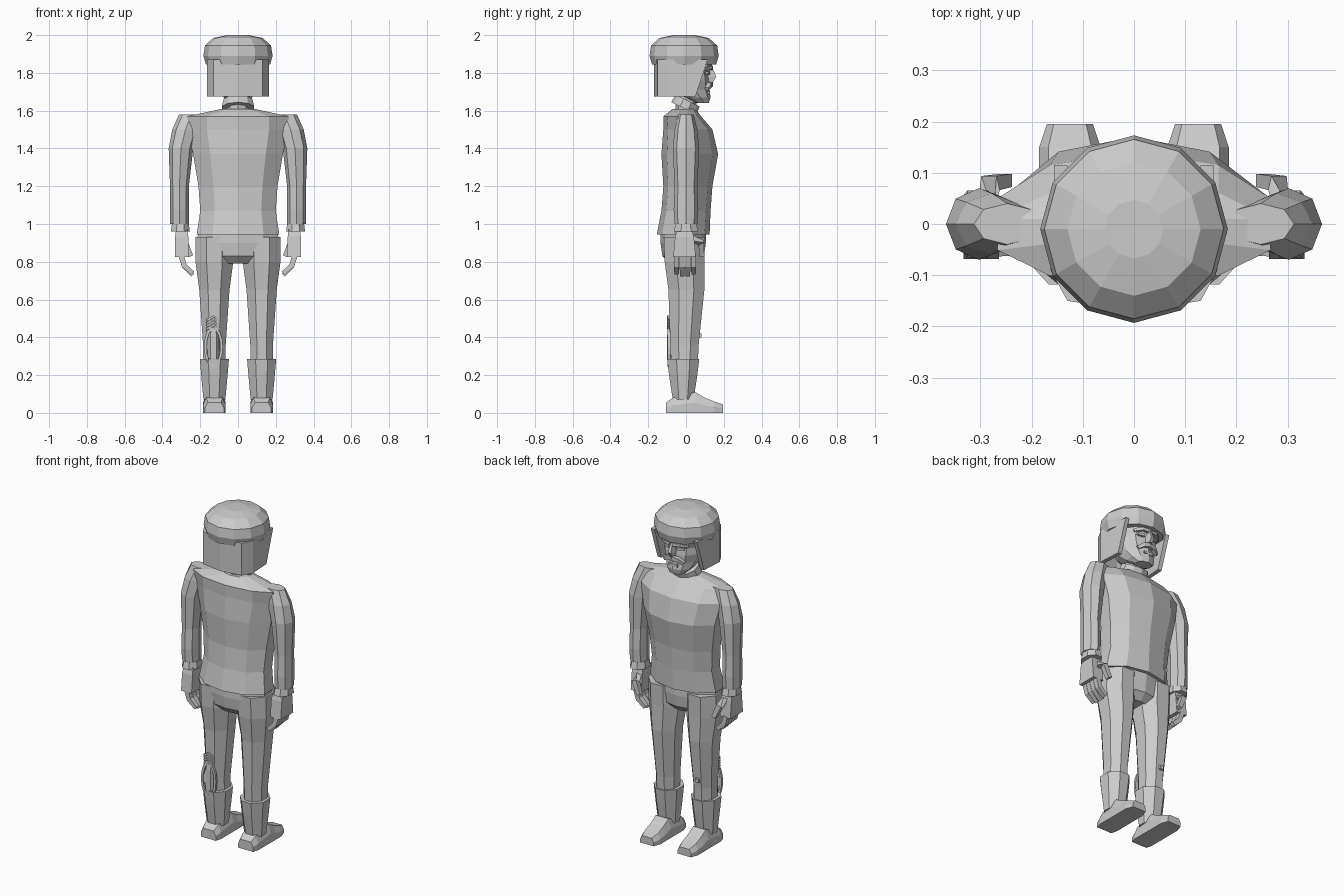
import bpy, bmesh, math
from mathutils import Vector, Matrix

default_cube = bpy.data.objects.get("Cube")
if default_cube:
    bpy.data.objects.remove(default_cube, do_unlink=True)

GREY = (.6, .6, .6, 1)
grey = bpy.data.materials.new("plain_grey")
grey.use_nodes = True
grey.diffuse_color = GREY
grey.node_tree.nodes["Principled BSDF"].inputs["Base Color"].default_value = GREY

SIDES = {"left": 1, "right": -1}


def skin(name, rings, closed=True):
    """Join rings of equal point count into one flat shaded surface."""
    bm = bmesh.new()
    rows = [[bm.verts.new(point) for point in ring] for ring in rings]
    count = len(rows[0])
    for lower, upper in zip(rows, rows[1:]):
        for i in range(count if closed else count - 1):
            j = (i + 1) % count
            bm.faces.new((lower[i], lower[j], upper[j], upper[i]))
    if closed:
        bm.faces.new(rows[0])
        bm.faces.new(rows[-1])
    bmesh.ops.recalc_face_normals(bm, faces=bm.faces)
    mesh = bpy.data.meshes.new(name)
    bm.to_mesh(mesh)
    bm.free()
    mesh.materials.append(grey)
    obj = bpy.data.objects.new(name, mesh)
    bpy.context.collection.objects.link(obj)
    return obj


def arc(radius_x, radius_y, sides, flat=False):
    """Polygon with a corner at the front, or with a flat there."""
    turn = math.pi / sides if flat else 0
    grow = 1 / math.cos(turn)
    angles = [turn + math.tau * i / sides for i in range(sides)]
    return [(radius_x * grow * math.sin(a), radius_y * grow * math.cos(a)) for a in angles]


def stack(name, profile, sides, flat=False, x=0, y=0):
    """Skin polygons given as height, half width, half depth, y shift."""
    return skin(name, [[(x + px, y + shift + py, z) for px, py in arc(width, depth, sides, flat)]
                       for z, width, depth, shift in profile])


def bar(name, path, size):
    """Square bar along a path, thinner at its tip."""
    points = [Vector(point) for point in path]
    last = len(points) - 1
    rings = []
    for i, point in enumerate(points):
        along = (points[min(i + 1, last)] - points[max(i - 1, 0)]).normalized()
        ref = Vector((0, 1, 0)) if abs(along.y) < .8 else Vector((1, 0, 0))
        across = along.cross(ref).normalized()
        other = along.cross(across)
        half = size * (.4 if i == last else .5)
        rings.append([point + across * half * a + other * half * b
                      for a, b in ((1, 1), (1, -1), (-1, -1), (-1, 1))])
    return skin(name, rings)


# Jumper torso
stack("jumper_torso", [
    (.945, .23, .14, -.015), (1.07, .21, .13, 0), (1.2, .22, .13, .01),
    (1.37, .25, .15, .02), (1.5, .28, .13, .01), (1.57, .28, .1, -.02),
    (1.61, .09, .06, -.01)], sides=10)

# Trouser hips
stack("trouser_hips", [
    (.79, .14, .07, 0), (.83, .22, .11, 0), (.9, .23, .12, 0), (.96, .22, .12, 0)],
    sides=10, y=-.015)

for side, s in SIDES.items():
    # Sleeve leaning out from the shoulder, with a flared cuff
    def outward(z):
        return .31 - max(0, z - 1.3) ** 2 * .8

    skin(side + "_sleeve", [
        [(s * (outward(z) + px), py, z) for px, py in arc(width, depth, sides=8)]
        for z, width, depth in ((1.58, .065, .04), (1.5, .07, .06), (1.4, .065, .07),
                                (1.2, .05, .06), (1.08, .05, .065), (1, .05, .06))])
    stack(side + "_cuff", [(1, .045, .055, 0), (.96, .05, .065, 0)], sides=8, flat=True, x=s * .305)

    # Hand with curled fingers and a thumb
    stack(side + "_palm", [(.97, .03, .04, 0), (.93, .035, .05, 0), (.825, .035, .06, 0)],
          sides=4, flat=True, x=s * .298, y=-.008)
    for finger in range(4):
        y = finger * .03 - .05
        tip = .73 if finger in (1, 2) else .74
        bar(f"{side}_finger_{finger}",
            [(s * .3, y, .83), (s * .285, y, .78), (s * .24, y, tip)], size=.028)
    bar(side + "_thumb",
        [(s * .29, .02, .93), (s * .28, .08, .9), (s * .25, .085, .83)], size=.032)

    # Trouser leg and boot shaft
    stack(side + "_trouser_leg", [
        (.93, .1, .11, 0), (.8, .1, .105, 0), (.65, .08, .095, .01),
        (.36, .06, .075, 0), (.25, .06, .07, 0)], sides=8, flat=True, x=s * .125, y=-.008)
    stack(side + "_boot_shaft", [
        (.285, .077, .085, 0), (.2, .07, .075, 0), (.07, .058, .055, 0)],
        sides=8, flat=True, x=s * .125, y=-.015)

    # Shoe, heel to toe
    skin(side + "_shoe", [
        [(s * .125 + width * px, y, height * pz)
         for px, pz in ((-1, 0), (-1, .5), (-.7, 1), (.7, 1), (1, .5), (1, 0))]
        for y, width, height in ((-.105, .05, .055), (-.07, .06, .08), (.05, .06, .11),
                                 (.1, .06, .08), (.15, .06, .06), (.195, .045, .045))])

# Neck and a collar dipping to the front
stack("neck", [(1.58, .06, .055, 0), (1.72, .06, .055, 0)], sides=8)
collar = stack("collar", [(-.025, .09, .075, 0), (.02, .08, .07, 0)], sides=10)
collar.matrix_world = Matrix.Translation((0, 0, 1.635)) @ Matrix.Rotation(-.45, 4, "X")

# Head with a tapering jaw
stack("head", [
    (1.64, .05, .035, .085), (1.67, .08, .08, .05), (1.71, .1, .11, .015),
    (1.76, .12, .12, .005), (1.8, .12, .12, 0), (1.83, .12, .13, .01), (1.9, .12, .13, 0)],
    sides=10)

# Facial features
skin("nose", [[(-width, .1, z), (-width / 2, y, z), (width / 2, y, z), (width, .1, z)]
              for z, width, y in ((1.83, .012, .138), (1.78, .02, .16), (1.755, .02, .145))])
bar("lower_lip", [(-.03, .12, 1.695), (.03, .12, 1.695)], size=.016)
for side, s in SIDES.items():
    bar(side + "_moustache", [(0, .13, 1.74), (s * .035, .125, 1.735), (s * .065, .11, 1.715)], size=.024)
    bar(side + "_eyebrow", [(s * .01, .135, 1.825), (s * .045, .13, 1.83), (s * .085, .1, 1.82)], size=.018)
    bar(side + "_eye", [(s * .025, .12, 1.8), (s * .065, .11, 1.8)], size=.016)

# Hat crown with its broad rim
stack("hat_crown", [
    (1.845, .17, .17, 0), (1.89, .183, .183, 0), (1.945, .175, .175, 0),
    (1.985, .13, .13, 0), (2, .057, .057, 0)], sides=12, y=-.01)

# Flap around the ears and nape, cut back towards the jaw
half_wrap = [(.155, .115), (.163, -.09), (.13, -.15), (0, -.17)]
wrap = half_wrap + [(-x, y) for x, y in half_wrap[-2::-1]]
flap = skin("hat_flap", [[(x, min(y, front), z) for x, y in wrap]
                         for z, front in ((1.675, .05), (1.87, .115))], closed=False)
shell = flap.modifiers.new("thickness", "SOLIDIFY")
shell.thickness = .025
shell.offset = -1

# Tied sheath behind one knee, with a stud in front
KNEE = -.13
stack("sheath", [(.26, .014, .02, 0), (.29, .028, .025, 0), (.41, .028, .025, 0), (.45, .018, .02, 0)],
      sides=6, flat=True, x=KNEE, y=-.075)
loop = arc(.043, .1, sides=16)
bar("sheath_cord", [(KNEE + px, -.09, .35 + pz) for px, pz in loop + loop[:1]], size=.014)
for knot in range(5):
    z = .43 + knot * .015
    bar(f"sheath_tassel_{knot}",
        [(KNEE - .035, -.085, z), (KNEE, -.095, z + .02), (KNEE + .03, -.085, z)], size=.012)
bar("knee_stud", [(KNEE, .05, .41), (KNEE, .083, .41)], size=.028)
